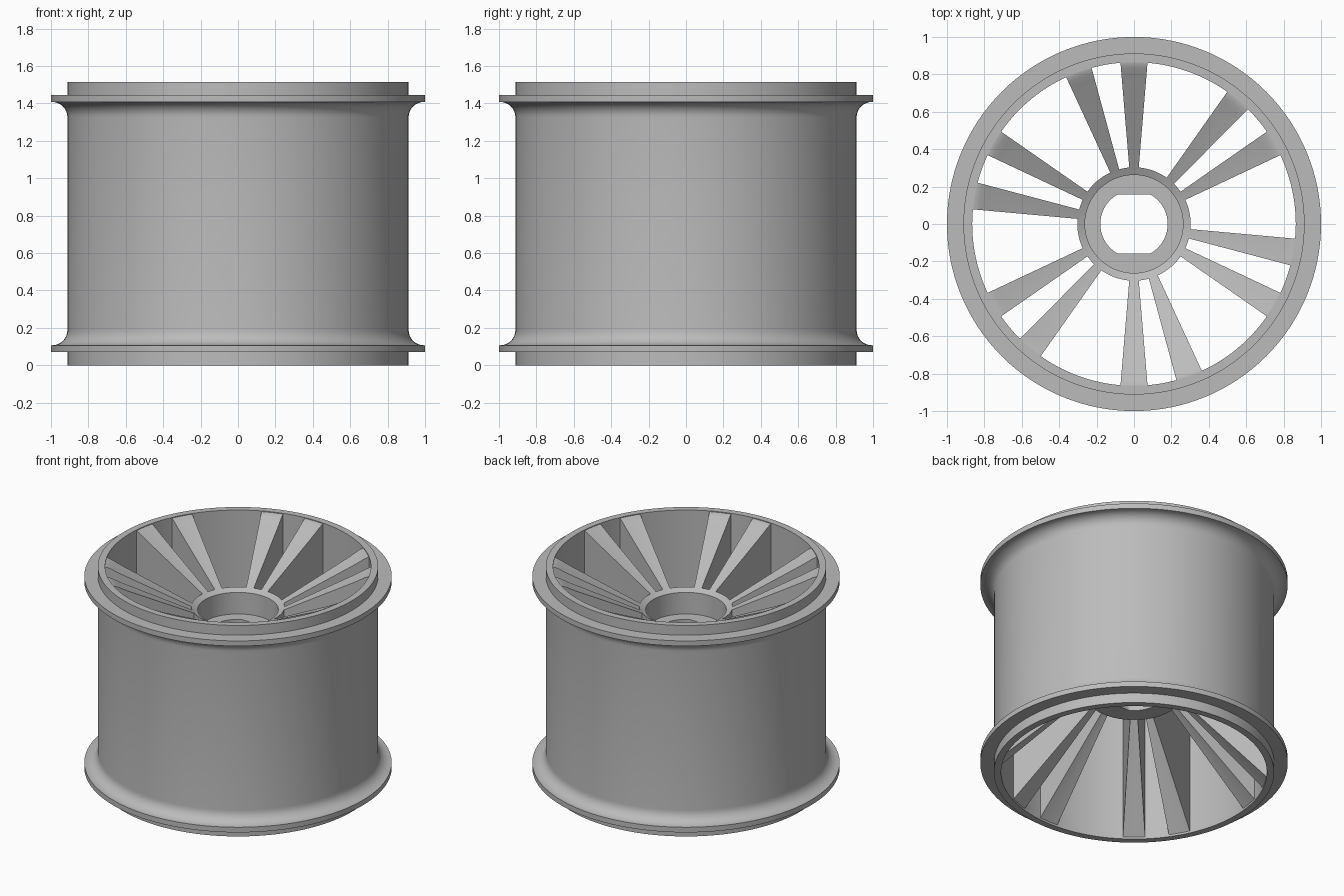
import bpy, bmesh, math

if "Cube" in bpy.data.objects:
    bpy.data.objects.remove(bpy.data.objects["Cube"])

grey = bpy.data.materials.new("grey")
grey.diffuse_color = (0.50, 0.50, 0.50, 1)
grey.use_nodes = True
grey.node_tree.nodes["Principled BSDF"].inputs["Base Color"].default_value = grey.diffuse_color
HEIGHT = 1.515


def lathe(name, profile, start=0, sweep=360, steps=128, flat=None):
    """Sweep a closed (radius, z) profile about z; flat = (max radius, y limit) cuts flats."""
    bm = bmesh.new()
    full = sweep == 360
    rings = []
    for i in range(steps if full else steps + 1):
        a = math.radians(start + sweep * i / steps)
        ring = []
        for r, z in profile:
            x, y = r * math.cos(a), r * math.sin(a)
            if flat and r < flat[0]:
                y = max(-flat[1], min(flat[1], y))
            ring.append(bm.verts.new((x, y, z)))
        rings.append(ring)
    n = len(profile)
    for i in range(steps):
        a, b = rings[i], rings[(i + 1) % len(rings)]
        for j in range(n):
            k = (j + 1) % n
            bm.faces.new((a[j], b[j], b[k], a[k]))
    if not full:
        bm.faces.new(rings[0])
        bm.faces.new(rings[-1])
    bmesh.ops.recalc_face_normals(bm, faces=bm.faces)
    mesh = bpy.data.meshes.new(name)
    bm.to_mesh(mesh)
    bm.free()
    mesh.materials.append(grey)
    obj = bpy.data.objects.new(name, mesh)
    bpy.context.collection.objects.link(obj)
    bpy.ops.object.select_all(action='DESELECT')
    obj.select_set(True)
    bpy.context.view_layer.objects.active = obj
    bpy.ops.object.shade_smooth_by_angle(angle=math.radians(30))
    return obj


# Rim barrel: lower half profile with flange and fillet, mirrored for the upper half
R, F = 0.912, 0.082
lower = [(0.865, 0), (R, 0), (R, 0.07), (1.0, 0.07), (1.0, 0.107)]
for i in range(9):
    t = math.radians(90 * i / 8)
    lower.append((R + F - F * math.sin(t), 0.107 + F - F * math.cos(t)))
upper = [(r, HEIGHT - z) for r, z in reversed(lower)]
lathe("rim_barrel", lower + upper)

# Hub: sloped lip, counterbored top, through hole with two flats
lathe("hub", [(0.18, 0.57), (0.303, 0.57), (0.303, 1.225), (0.262, 1.205),
              (0.262, 1.05), (0.18, 1.05)], flat=(0.2, 0.158))

# Spokes: six pairs of wedge webs, rounded over where they meet the rim
web = [(0.285, 0.57), (0.30, 0.57), (0.87, 0.01), (0.88, 0.01), (0.88, 1.51),
       (0.865, 1.51), (0.835, 1.498), (0.80, 1.478), (0.76, 1.456),
       (0.30, 1.224), (0.285, 1.216)]
for pair in range(6):
    for offset in (30, 50):
        lathe("spoke", web, start=pair * 60 + offset - 4.8, sweep=9.6, steps=4)
